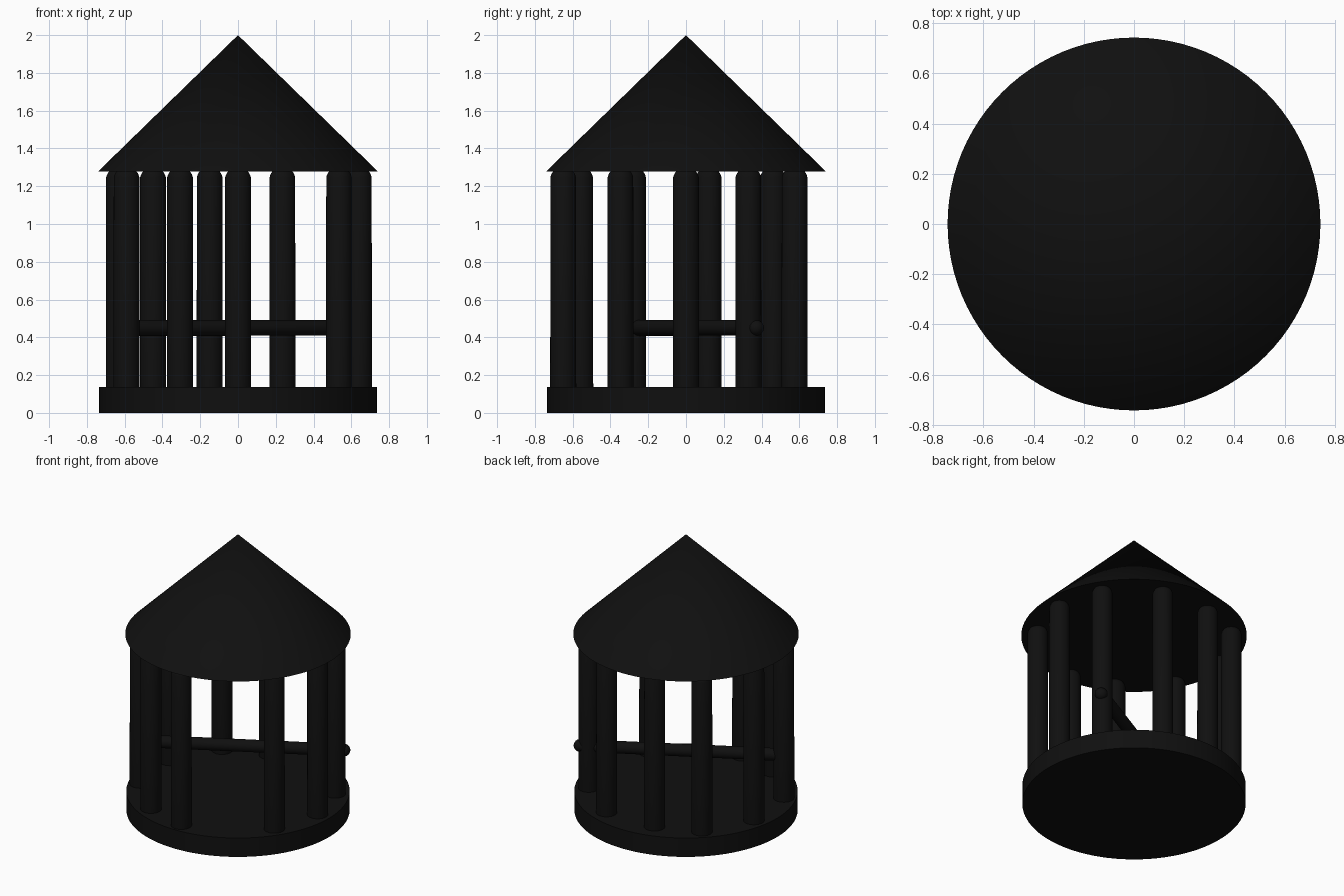
import bpy
import math
from mathutils import Vector

if "Cube" in bpy.data.objects:
    bpy.data.objects.remove(bpy.data.objects["Cube"])

black = bpy.data.materials.new("soft_black")
black.diffuse_color = (0.005, 0.005, 0.005, 1)
black.use_nodes = True
black.node_tree.nodes["Principled BSDF"].inputs["Base Color"].default_value = black.diffuse_color


def finish(name):
    ob = bpy.context.object
    ob.name = name
    ob.data.materials.append(black)
    bpy.ops.object.shade_smooth_by_angle(angle=math.radians(35))
    return ob


def capsule(name, a, b, r):
    """Round-ended rod whose cap centres are a and b."""
    a, b = Vector(a), Vector(b)
    bpy.ops.mesh.primitive_uv_sphere_add(segments=32, ring_count=16, radius=r)
    half = (b - a).length / 2
    for v in bpy.context.object.data.vertices:
        # stretch a sphere apart at its equator
        v.co.z += half if v.co.z > 1e-5 else -half
    ob = finish(name)
    ob.rotation_mode = 'QUATERNION'
    ob.rotation_quaternion = (b - a).to_track_quat('Z', 'Y')
    ob.location = (a + b) / 2


# round floor
bpy.ops.mesh.primitive_cylinder_add(vertices=96, radius=0.735, depth=0.137,
                                    location=(0, 0, 0.0685))
finish("base")

# conical roof with closed underside
bpy.ops.mesh.primitive_cone_add(vertices=96, radius1=0.742, radius2=0,
                                depth=0.723, location=(0, 0, 1.6385))
finish("roof")

# ten unevenly spaced bars
bars = [(0.64, 0.0), (0.55, 0.33), (0.235, 0.575), (-0.15, 0.575),
        (-0.45, 0.46), (-0.63, 0.12), (-0.59, -0.28), (-0.307, -0.56),
        (0.0, -0.65), (0.535, -0.347)]
for i, (x, y) in enumerate(bars):
    capsule(f"bar_{i + 1}", (x, y, 0.13), (x, y, 1.234), 0.069)

# perch across the cage, poking out past one bar
capsule("perch", (-0.59, -0.28, 0.45), (0.592, 0.37, 0.45), 0.042)
